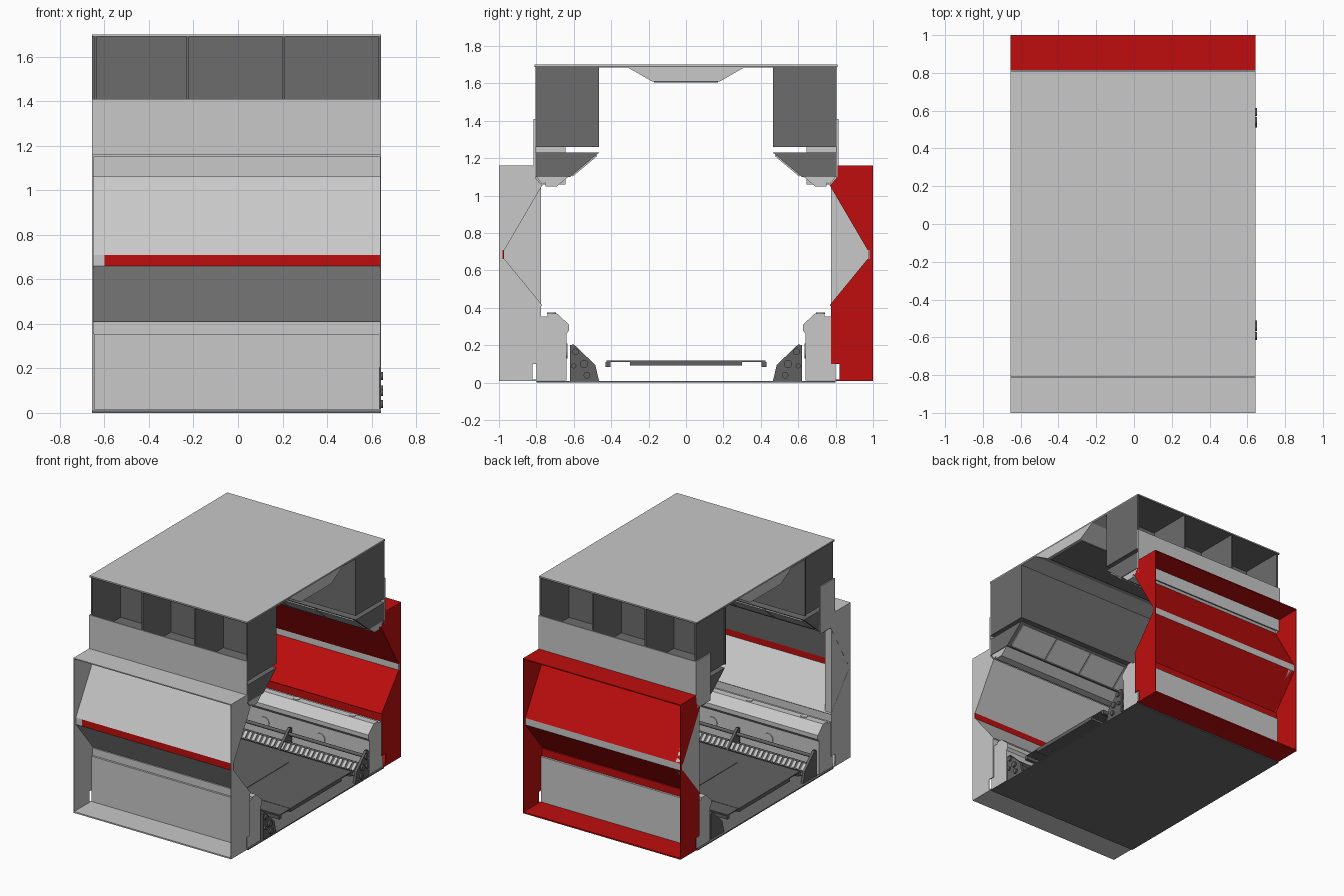
import bpy
import bmesh
import math
from mathutils import Vector

cube = bpy.data.objects.get("Cube")
if cube:
    bpy.data.objects.remove(cube, do_unlink=True)


def material(name, rgb):
    m = bpy.data.materials.new(name)
    m.use_nodes = True
    colour = (*rgb, 1)
    m.diffuse_color = colour
    m.node_tree.nodes["Principled BSDF"].inputs["Base Color"].default_value = colour
    return m


LIGHT = material("light grey", (0.58, 0.58, 0.58))
RED = material("red", (0.52, 0.004, 0.004))
DARK = material("dark grey", (0.15, 0.15, 0.15))
METAL = material("metal grey", (0.12, 0.12, 0.12))

X0, X1 = -0.655, 0.643


def finish(name, bm, mat):
    bmesh.ops.recalc_face_normals(bm, faces=bm.faces)
    me = bpy.data.meshes.new(name)
    bm.to_mesh(me)
    bm.free()
    me.materials.append(mat)
    ob = bpy.data.objects.new(name, me)
    bpy.context.collection.objects.link(ob)
    return ob


def prism(name, profile, mat, s=1, x0=X0, x1=X1):
    """Extrude a (y, z) profile along x; s = -1 mirrors it to the front."""
    bm = bmesh.new()
    face = bm.faces.new([bm.verts.new((x0, s * y, z)) for y, z in profile])
    ext = bmesh.ops.extrude_face_region(bm, geom=[face])
    verts = [v for v in ext["geom"] if isinstance(v, bmesh.types.BMVert)]
    bmesh.ops.translate(bm, verts=verts, vec=(x1 - x0, 0, 0))
    return finish(name, bm, mat)


def box(name, y0, y1, z0, z1, mat, s=1, x0=X0, x1=X1):
    return prism(name, [(y0, z0), (y1, z0), (y1, z1), (y0, z1)], mat, s, x0, x1)


def sheet(name, a, b, mat, s=1, x0=X0, x1=X1, t=0.008):
    """Thin panel between two profile points, thickened to the right of a-b."""
    a, b = Vector(a), Vector(b)
    d = (b - a).normalized()
    n = Vector((d.y, -d.x)) * t
    return prism(name, [a, b, b + n, a + n], mat, s, x0, x1)


def rod(name, x0, x1, y, z, r, mat, s=1, sides=12):
    ring = [(y + r * math.cos(k * math.tau / sides), z + r * math.sin(k * math.tau / sides))
            for k in range(sides)]
    ob = prism(name, ring, mat, s, x0, x1)
    bpy.ops.object.select_all(action="DESELECT")
    ob.select_set(True)
    bpy.context.view_layer.objects.active = ob
    bpy.ops.object.shade_smooth_by_angle(angle=math.radians(40))
    return ob


# Bulging wall profile, from top to bottom
TOP, OUT_HI, OUT_LO, LOW = (0.775, 1.06), (0.98, 0.71), (0.98, 0.66), (0.775, 0.41)

for side, s, shell, accent in (("front", -1, LIGHT, RED), ("back", 1, RED, LIGHT)):
    # Outer wall: sloping panels with the contrasting strip
    sheet(side + "_upper_slope", TOP, OUT_HI, shell, s)
    sheet(side + "_lower_slope", OUT_LO, LOW, shell, s)
    sheet(side + "_strip", OUT_HI, OUT_LO, accent, s, x0=-0.6)
    box(side + "_lower_lip", 0.775, 0.785, 0.355, 0.41, shell, s)

    # End plates with the bulge cut out, and the closing cap at one end
    plate = [(1, 0.01), (1, 1.16), (0.81, 1.16), (0.81, 1.1), TOP, OUT_HI, OUT_LO, LOW,
             (0.775, 0.1), (0.82, 0.1), (0.82, 0.01)]
    prism(side + "_end_plate_a", plate, shell, s, x1=X0 + 0.006)
    prism(side + "_end_plate_b", plate, shell, s, x0=X1 - 0.006)
    prism(side + "_bulge_cap", [TOP, OUT_HI, OUT_LO, LOW], LIGHT, s, x0=X0 + 0.001, x1=-0.6)

    # Ledges and upright fascias
    box(side + "_top_ledge", 0.81, 1, 1.152, 1.16, shell, s)
    box(side + "_bottom_ledge", 0.8, 1, 0.008, 0.018, shell, s)
    box(side + "_upper_fascia", 0.805, 0.815, 1.06, 1.41, LIGHT, s)
    box(side + "_upper_end_plate", 0.645, 0.805, 1.06, 1.41, LIGHT, s, x1=X0 + 0.008)

    # Inner seat ledge along the floor
    prism(side + "_inner_ledge",
          [(0.8, 0.012), (0.8, 0.355), (0.74, 0.355), (0.74, 0.37), (0.69, 0.37),
           (0.625, 0.31), (0.625, 0.28), (0.64, 0.26), (0.64, 0.012)],
          LIGHT, s, x0=X0 + 0.008, x1=X1 - 0.008)
    for x in (-0.47, -0.02, 0.44):
        ring = rod(side + "_ledge_cover", -0.003, 0.003, 0, 0, 0.024, LIGHT, sides=20)
        ring.rotation_euler = (0, math.pi / 2, 0)
        ring.rotation_euler.rotate_axis("X", 0)
        ring.location = (x, s * 0.72, 0.371)
    for x in (-0.23, 0.23):
        ring = rod(side + "_wall_cover", -0.004, 0.004, 0, 0, 0.04, LIGHT, sides=20)
        ring.rotation_euler = (0, 0, math.pi / 2)
        ring.location = (x, s * 0.638, 0.17)

    # Cove below the overhead lockers
    prism(side + "_cove",
          [(0.805, 1.11), (0.77, 1.06), (0.75, 1.07), (0.75, 1.05), (0.69, 1.05),
           (0.63, 1.1), (0.64, 1.12), (0.805, 1.12)],
          LIGHT, s, x0=X0 + 0.008, x1=X1 - 0.004)
    prism(side + "_cove_wedge", [(0.804, 1.1), (0.62, 1.1), (0.465, 1.23), (0.804, 1.23)],
          DARK, s, x0=X0 + 0.009)
    for i in range(4):
        x = -0.62 + i * 0.312
        sheet(side + "_cove_light", (0.48, 1.218), (0.61, 1.109), LIGHT, s, x, x + 0.3)

    # Overhead lockers, open to the outside above the fascia
    box(side + "_locker_wall", 0.465, 0.475, 1.26, 1.69, DARK, s)
    box(side + "_locker_floor", 0.465, 0.804, 1.26, 1.268, DARK, s, x0=X0 + 0.009)
    for x in (X0 + 0.009, -0.232, 0.2, X1 - 0.012):
        box(side + "_locker_divider", 0.466, 0.804, 1.262, 1.69, DARK, s, x, x + 0.012)

    # Floor rack: brackets, rods and a toothed rail
    bracket = [(0.62, 0.01), (0.62, 0.2), (0.6, 0.205), (0.485, 0.095), (0.465, 0.01)]
    for x in (-0.64, -0.01, 0.62):
        prism(side + "_rack_bracket", bracket, METAL, s, x, x + 0.02)
    for y, z, r in ((0.59, 0.165, 0.018), (0.545, 0.1, 0.022),
                    (0.53, 0.04, 0.018), (0.6, 0.09, 0.014)):
        rod(side + "_rack_rod", -0.64, 0.64, y, z, r * 0.7, METAL, s)
        rod(side + "_rack_cap", 0.63, 0.652, y, z, r, METAL, s)
    sheet(side + "_rack_rail", (0.49, 0.085), (0.535, 0.128), METAL, s, -0.63, 0.63)
    tooth = sheet(side + "_rail_teeth", (0.491, 0.093), (0.528, 0.128), LIGHT, s,
                  -0.62, -0.6, t=0.006)
    array = tooth.modifiers.new("repeat", "ARRAY")
    array.count = 32
    array.use_relative_offset = False
    array.use_constant_offset = True
    array.constant_offset_displace = (0.039, 0, 0)

    # Thin floor arms
    box(side + "_floor_arm", 0.3, 0.425, 0.11, 0.118, METAL, s, x0=-0.64, x1=0.64)
    box(side + "_floor_arm_edge", 0.405, 0.43, 0.085, 0.11, METAL, s, x0=-0.64, x1=0.64)

# Raised floor in three panels over the base plate
for i in range(3):
    x = -0.645 + i * 0.43
    box("floor_panel", -0.3, 0.3, 0.092, 0.12, METAL, x0=x, x1=x + 0.426)
box("base_plate", -0.8, 0.8, 0, 0.008, DARK)

# Roof, ceiling lining and central ceiling duct
box("roof_frame", -0.81, 0.81, 1.688, 1.694, DARK)
box("roof_top", -0.81, 0.81, 1.694, 1.7, LIGHT)
box("ceiling_lining", -0.464, 0.464, 1.684, 1.689, LIGHT)
prism("ceiling_duct", [(-0.31, 1.685), (-0.18, 1.61), (0.18, 1.61), (0.31, 1.685)], LIGHT)
box("ceiling_duct_panel", -0.17, 0.17, 1.604, 1.611, DARK, x0=X0 + 0.02, x1=X1 - 0.02)
